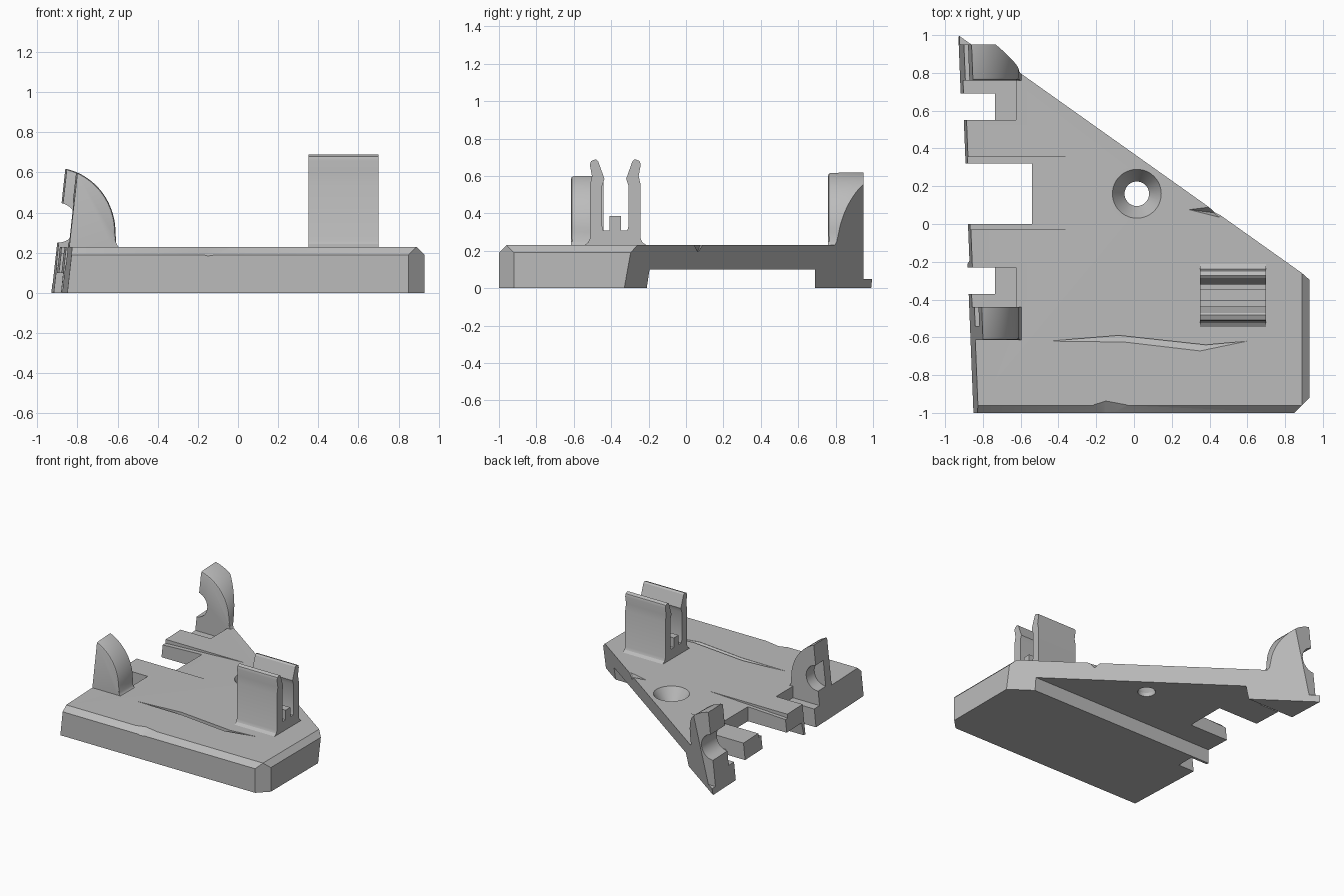
import bpy, bmesh, math
from mathutils import Vector

if "Cube" in bpy.data.objects:
    bpy.data.objects.remove(bpy.data.objects["Cube"], do_unlink=True)

grey = bpy.data.materials.new("plain_grey")
grey.use_nodes = True
COLOUR = (0.5, 0.5, 0.5, 1)
grey.diffuse_color = COLOUR
grey.node_tree.nodes["Principled BSDF"].inputs["Base Color"].default_value = COLOUR

# Sloping planes shared by the base and both posts
LEFT = ((-0.89, 0, 0), (-1, -0.04, 0.11))
DIAGONAL = ((0, 0.33, 0), (0.71, 1, -0.18))


def prism(pts, axis, lo, hi):
    """Extrude a 2D outline along one axis."""
    place = {"x": lambda p, d: (d, *p), "y": lambda p, d: (p[0], d, p[1]),
             "z": lambda p, d: (*p, d)}[axis]
    bm = bmesh.new()
    a = [bm.verts.new(place(p, lo)) for p in pts]
    b = [bm.verts.new(place(p, hi)) for p in pts]
    bm.faces.new(a)
    bm.faces.new(b[::-1])
    for i in range(len(pts)):
        j = (i + 1) % len(pts)
        bm.faces.new((a[i], b[i], b[j], a[j]))
    bmesh.ops.recalc_face_normals(bm, faces=bm.faces)
    return bm


def box(x0, x1, y0, y1, z0, z1):
    return prism([(x0, y0), (x1, y0), (x1, y1), (x0, y1)], "z", z0, z1)


def hull(pts):
    bm = bmesh.new()
    for p in pts:
        bm.verts.new(p)
    bmesh.ops.convex_hull(bm, input=bm.verts[:])
    bmesh.ops.recalc_face_normals(bm, faces=bm.faces)
    return bm


def trim(bm, *planes):
    """Slice away what lies outside each plane and cap the cut."""
    for co, no in planes:
        res = bmesh.ops.bisect_plane(bm, geom=bm.verts[:] + bm.edges[:] + bm.faces[:],
                                     plane_co=co, plane_no=Vector(no).normalized(),
                                     clear_outer=True)
        edges = [e for e in res["geom_cut"] if isinstance(e, bmesh.types.BMEdge)]
        if edges:
            bmesh.ops.edgeloop_fill(bm, edges=edges)
    bmesh.ops.recalc_face_normals(bm, faces=bm.faces)
    return bm


def make(name, bm):
    mesh = bpy.data.meshes.new(name)
    bm.to_mesh(mesh)
    bm.free()
    mesh.materials.append(grey)
    ob = bpy.data.objects.new(name, mesh)
    bpy.context.collection.objects.link(ob)
    return ob


def carve(ob, cutters):
    """Apply boolean cuts, then remove the cutters."""
    bpy.context.view_layer.objects.active = ob
    for bm in cutters:
        cutter = make("cutter", bm)
        cutter.hide_render = True
        mod = ob.modifiers.new("cut", "BOOLEAN")
        mod.operation = "DIFFERENCE"
        mod.solver = "EXACT"
        mod.object = cutter
        bpy.ops.object.modifier_apply(modifier=mod.name)
        bpy.data.objects.remove(cutter, do_unlink=True)


def smooth(ob):
    bpy.ops.object.select_all(action="DESELECT")
    ob.select_set(True)
    bpy.context.view_layer.objects.active = ob
    bpy.ops.object.shade_smooth_by_angle(angle=math.radians(28))


# Base plate with bevelled front, right side and corner
plate = trim(box(-1.1, 0.93, -1, 1.1, 0, 0.23), LEFT, DIAGONAL,
             ((0.93, 0, 0.19), (1, 0, 1)), ((0, -1, 0.19), (0, -1, 1)),
             ((0.85, -1, 0), (1, -1, 0)))
base = make("base_plate", plate)

# Countersunk screw hole
hole = bmesh.new()
rings = [(0.13, 0.24), (0.13, 0.231), (0.12, 0.215), (0.065, 0.13), (0.065, -0.1)]
loops = [[hole.verts.new((0.015 + r * math.cos(k * math.tau / 48),
                          0.16 + r * math.sin(k * math.tau / 48), z))
          for k in range(48)] for r, z in rings]
for a, b in zip(loops, loops[1:]):
    for k in range(48):
        hole.faces.new((a[k], a[k - 1], b[k - 1], b[k]))
hole.faces.new(loops[0])
hole.faces.new(loops[-1])
bmesh.ops.recalc_face_normals(hole, faces=hole.faces)

# Long shallow scratch on the top
scratch = prism([(-0.45, -0.62), (-0.08, -0.59), (0.38, -0.64), (0.6, -0.62),
                 (0.35, -0.672), (-0.05, -0.625)], "z", 0.2, 0.25)
for v in scratch.verts:
    if v.co.z < 0.21 and not (v.co.y > -0.6 or abs(v.co.x - 0.38) < 0.01):
        v.co.z = 0.229
bmesh.ops.triangulate(scratch, faces=scratch.faces[:])

carve(base, [
    # underside hollow
    prism([(-0.213, -0.02), (-0.195, 0.1), (0.69, 0.1), (0.69, -0.02)], "x", -1.5, 1.5),
    # slots through the left edge
    box(-1.2, -0.54, 0, 0.32, -0.1, 0.4),
    box(-1.2, -0.735, 0.55, 0.69, -0.1, 0.4),
    box(-1.2, -0.735, -0.37, -0.23, -0.1, 0.4),
    # lowered pockets beside the posts
    box(-1.2, -0.625, 0.55, 0.76, 0.14, 0.4),
    box(-1.2, -0.625, -0.44, -0.23, 0.14, 0.4),
    # low toe at the back
    box(-1.2, 0, 0.95, 1.2, 0.05, 0.4),
    # sloping relief around the middle slot
    prism([(-1.1, 0.19), (-0.18, 0.23), (-0.18, 0.3), (-1.1, 0.3)], "y", -0.03, 0.355),
    hole, scratch,
    # chips in the front and diagonal edges
    hull([(-0.33, -1.01, 0.22), (0.17, -1.01, 0.22), (-0.15, -0.93, 0.235),
          (-0.15, -1.02, 0.17), (-0.15, -1, 0.3)]),
    hull([(0.26, 0.08, 0.24), (0.42, 0.1, 0.24), (0.5, 0.08, 0.24),
          (0.46, 0.03, 0.24), (0.42, 0.06, 0.19)]),
])
smooth(base)

# Curved posts, each with a round bite for a pin
arc = [(-0.92 + 0.31 * math.cos(t), 0.3 + 0.325 * math.sin(t))
       for t in [math.radians(4 * k) for k in range(21)]]
foot = [(-0.59, 0.225), (-0.6, 0.235), (-0.607, 0.25)]
outline = [(-1.1, 0.15), (-0.625, 0.15), (-0.625, 0.225)] + foot + arc + [(-1.1, 0.64)]
for name, y0, y1, bite_x, bite_y in (("front_post", -0.615, -0.44, -0.84, -0.54),
                                    ("back_post", 0.76, 0.95, -0.9, 0.7)):
    bm = prism(outline, "y", y0, y1)
    rim = [e for e in bm.edges
           if all(abs(v.co.y - y0) < 1e-4 and v.co.z > 0.24 and v.co.x > -1 for v in e.verts)]
    bmesh.ops.bevel(bm, geom=rim, offset=0.015, segments=2, profile=0.5, affect="EDGES")
    post = make(name, trim(bm, LEFT, DIAGONAL))
    circle = [(bite_x + 0.1 * math.cos(k * math.tau / 32),
               0.35 + 0.1 * math.sin(k * math.tau / 32)) for k in range(32)]
    carve(post, [prism(circle, "y", bite_y, y1 + 0.05)])
    smooth(post)

# Two-armed snap clip, mirrored about its middle
half = [(0.03, 0.385), (0.03, 0.31), (0.065, 0.31), (0.07, 0.33), (0.07, 0.55),
        (0.058, 0.585), (0.092, 0.68), (0.105, 0.69), (0.13, 0.68), (0.136, 0.66),
        (0.125, 0.6), (0.136, 0.55), (0.136, 0.265), (0.145, 0.245), (0.168, 0.229),
        (0.168, 0.2)]
profile = half + [(-y, z) for y, z in reversed(half)]
clip = make("snap_clip", prism([(y - 0.378, z) for y, z in profile], "x", 0.35, 0.7))
smooth(clip)
